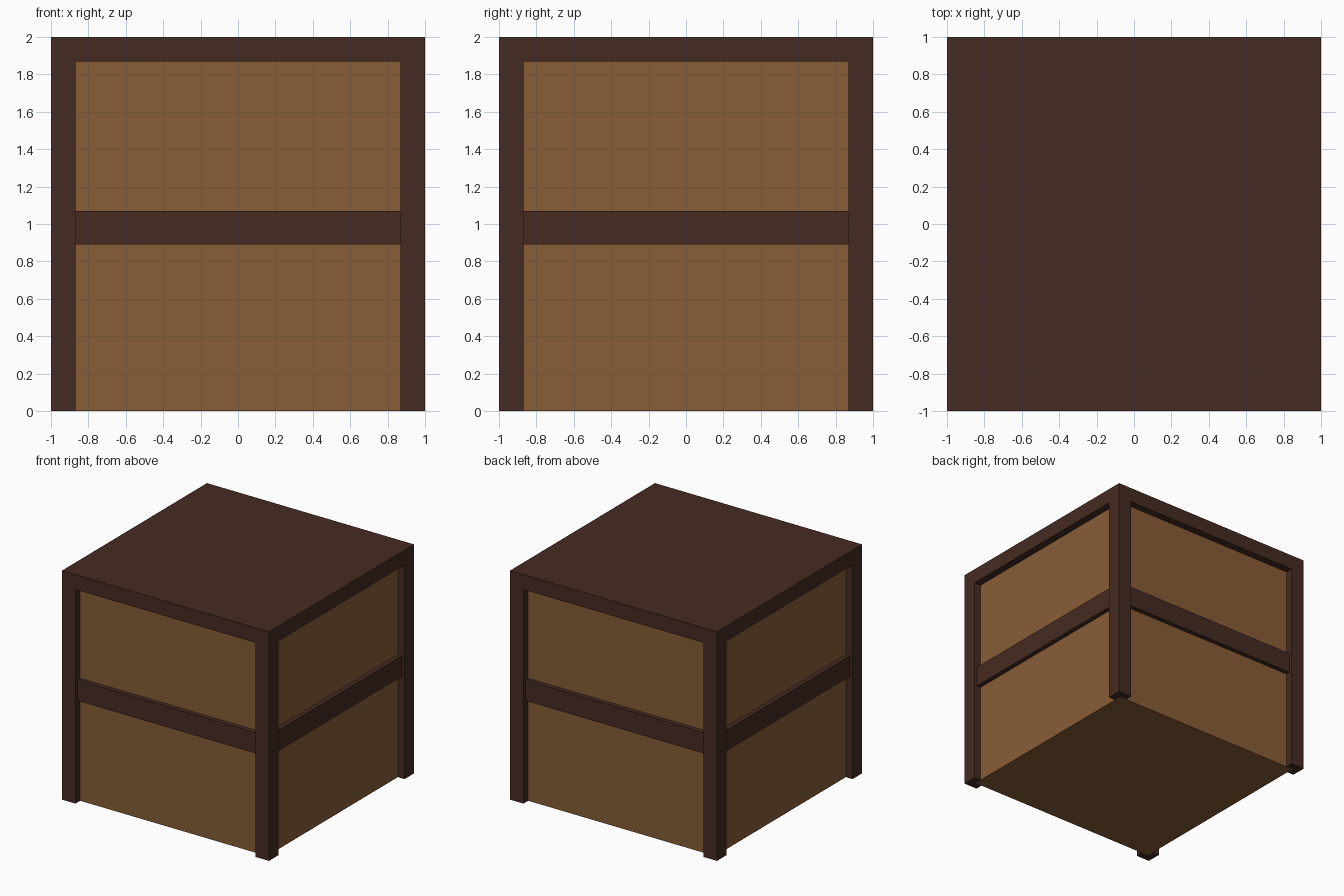
import bpy, bmesh, math
from mathutils import Matrix

if "Cube" in bpy.data.objects:
    bpy.data.objects.remove(bpy.data.objects["Cube"])

POST = 0.13      # post and top band width
PANEL = 0.935    # half width of the recessed box
RAIL = 0.975     # distance of the rail face from the centre
BAND_Z = 1.87    # underside of the top


def material(name, rgb):
    m = bpy.data.materials.new(name)
    m.diffuse_color = (*rgb, 1)
    m.use_nodes = True
    m.node_tree.nodes["Principled BSDF"].inputs["Base Color"].default_value = m.diffuse_color
    return m


dark = material("dark wood", (0.060, 0.024, 0.016))
light = material("light wood", (0.242, 0.109, 0.037))


def prism(name, outline, z0, z1, mat, turn=0):
    """Extrude a flat outline from z0 to z1, turned about the z axis."""
    bm = bmesh.new()
    face = bm.faces.new([bm.verts.new((x, y, z0)) for x, y in outline])
    new = bmesh.ops.extrude_face_region(bm, geom=[face])["geom"]
    bmesh.ops.translate(bm, vec=(0, 0, z1 - z0),
                        verts=[v for v in new if isinstance(v, bmesh.types.BMVert)])
    bmesh.ops.rotate(bm, verts=bm.verts, matrix=Matrix.Rotation(turn, 3, 'Z'))
    bmesh.ops.recalc_face_normals(bm, faces=bm.faces)
    me = bpy.data.meshes.new(name)
    bm.to_mesh(me)
    bm.free()
    me.materials.append(mat)
    ob = bpy.data.objects.new(name, me)
    bpy.context.collection.objects.link(ob)
    return ob


def rect(x0, x1, y0, y1):
    return [(x0, y0), (x1, y0), (x1, y1), (x0, y1)]


# Recessed box and the overhanging top
prism("panel_box", rect(-PANEL, PANEL, -PANEL, PANEL), 0, BAND_Z, light)
prism("top", rect(-1, 1, -1, 1), BAND_Z, 2, dark)

# L-shaped corner posts wrapped round the box, and a middle rail on each side
i = 1 - POST
post = [(-1, -1), (-i, -1), (-i, -PANEL), (-PANEL, -PANEL), (-PANEL, -i), (-1, -i)]
for n, side in enumerate(("front", "right", "back", "left")):
    turn = n * math.pi / 2
    prism(side + "_corner_post", post, 0, BAND_Z, dark, turn)
    prism(side + "_rail", rect(-i, i, -RAIL, -PANEL), 0.89, 1.07, dark, turn)
